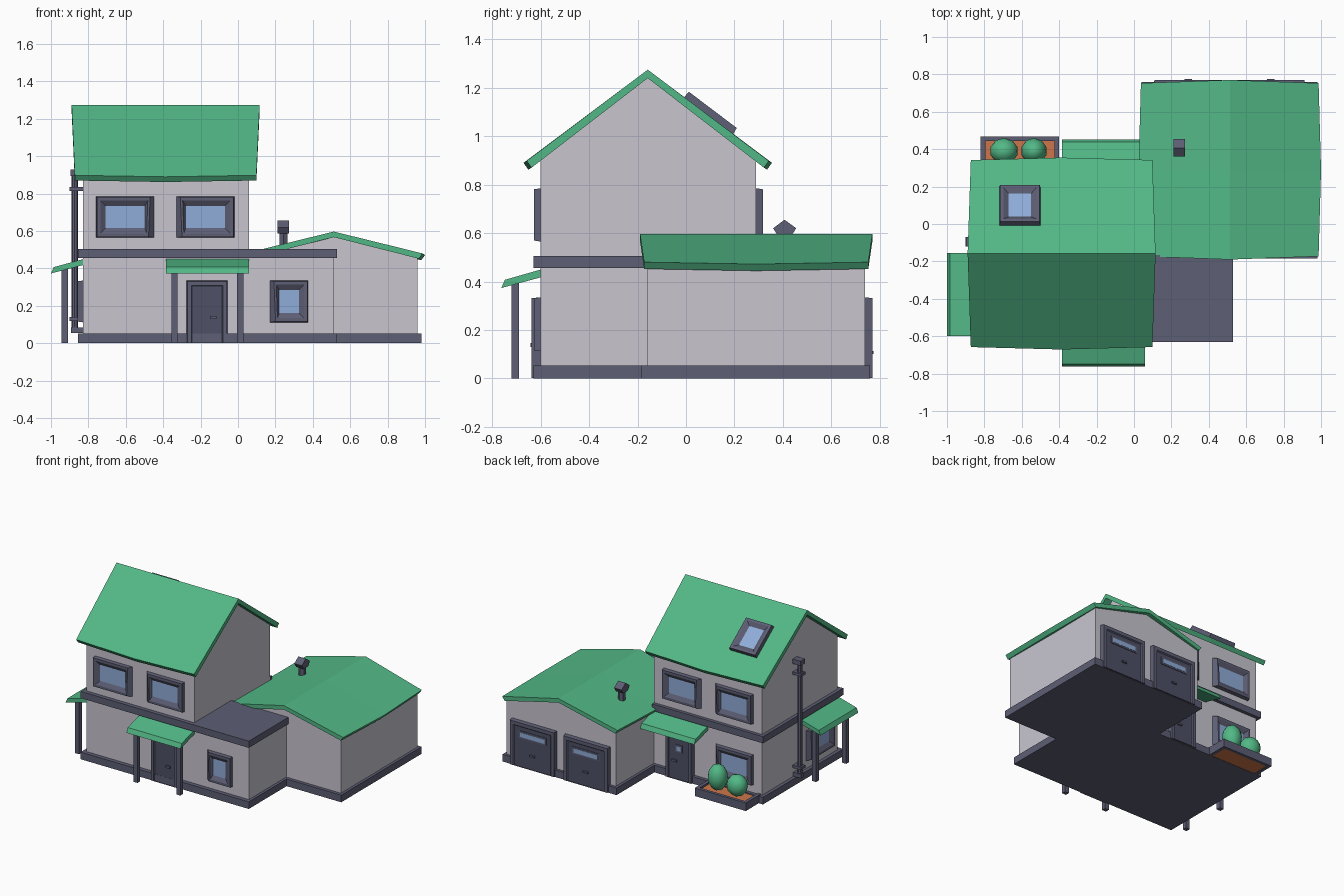
import bpy, bmesh

if "Cube" in bpy.data.objects:
    bpy.data.objects.remove(bpy.data.objects["Cube"], do_unlink=True)


def material(name, srgb):
    linear = [((c / 255 + 0.055) / 1.055) ** 2.4 for c in srgb]
    m = bpy.data.materials.new(name)
    m.use_nodes = True
    m.diffuse_color = (*linear, 1)
    m.node_tree.nodes["Principled BSDF"].inputs["Base Color"].default_value = (*linear, 1)
    return m


WALL = material("pale grey wall", (200, 197, 207))
ROOF = material("green", (82, 184, 134))
TRIM = material("slate trim", (93, 94, 116))
DOOR = material("dark slate", (78, 80, 101))
GLASS = material("blue glass", (143, 172, 216))
SOIL = material("orange soil", (205, 118, 76))


def finish(name, bm, *mats):
    bmesh.ops.recalc_face_normals(bm, faces=bm.faces)
    mesh = bpy.data.meshes.new(name)
    bm.to_mesh(mesh)
    bm.free()
    for m in mats:
        mesh.materials.append(m)
    obj = bpy.data.objects.new(name, mesh)
    bpy.context.collection.objects.link(obj)
    return obj


def loft(name, rings, *mats):
    """Skin a list of equal rings and cap both ends; a second material colours the last cap."""
    bm = bmesh.new()
    rows = [[bm.verts.new(p) for p in ring] for ring in rings]
    n = len(rows[0])
    for a, b in zip(rows, rows[1:]):
        for i in range(n):
            j = (i + 1) % n
            bm.faces.new((a[i], a[j], b[j], b[i]))
    bm.faces.new(rows[0])
    cap = bm.faces.new(rows[-1])
    cap.material_index = len(mats) - 1
    return finish(name, bm, *mats)


def box(name, x0, x1, y0, y1, z0, z1, mat):
    base = [(x0, y0), (x1, y0), (x1, y1), (x0, y1)]
    return loft(name, [[(x, y, z) for x, y in base] for z in (z0, z1)], mat)


def slab(name, outline, z0, z1, mat):
    return loft(name, [[(x, y, z) for x, y in outline] for z in (z0, z1)], mat)


def gable_roof(name, mid, length, centre, half, ridge, eave, thick, place):
    """Chevron roof with a slightly longer ridge and bowed eaves."""
    rings = []
    for s in (-1, 0, 1):
        end = abs(s)
        ur, ue = mid + s * length / 2, mid + s * (length / 2 - 0.017)
        h = half - 0.013 * end
        e = eave + 0.008 * end
        profile = [(ue, -h, e), (ur, 0, ridge), (ue, h, e),
                   (ue, h - 0.02, e - 0.028), (ur, 0, ridge - thick), (ue, 0.02 - h, e - 0.028)]
        rings.append([place(u, centre + v, z) for u, v, z in profile])
    return loft(name, rings, ROOF)


def frame(name, place, u, w, v0, v1, cap, skew=0, inset=0.05, rim=0.022,
          depth=0.027, recess=0.01, sill=True):
    """Framed opening: tapered surround, rim, sloped reveal and coloured pane."""
    def ring(i, d, lean):
        left, right = u - w / 2 + i, u + w / 2 - i
        top, low = [left, right], [left, right]
        if skew > 0:
            top[1] -= lean * 0.8
            low[1] -= lean * 1.2
        elif skew < 0:
            top[0] += lean * 0.8
            low[0] += lean * 1.2
        bottom = v0 + i if sill else v0
        return [place(x, d, z) for x, z in
                ((low[0], bottom), (low[1], bottom), (top[1], v1 - i), (top[0], v1 - i))]
    lean = 0.022 if skew else 0
    return loft(name, [ring(0, 0, 0), ring(0.004, depth, lean), ring(rim, depth, lean * 0.7),
                       ring(inset, recess, 0)], TRIM, cap)


# Wall directions: u along the wall, d outward, v up
front = lambda u, d, v: (u, -0.60 - d, v)
back = lambda u, d, v: (u, 0.29 + d, v)
garage_back = lambda u, d, v: (u, 0.74 + d, v)
side = lambda u, d, v: (-0.83 - d, u, v)
slope = lambda u, d, t: (u, -0.01 + 0.798 * t + 0.603 * d, 1.16 - 0.603 * t + 0.798 * d)


def plate(name, place, u, w, v0, v1, d0, d1, mat):
    corners = [(u - w / 2, v0), (u + w / 2, v0), (u + w / 2, v1), (u - w / 2, v1)]
    return loft(name, [[place(x, d, v) for x, v in corners] for d in (d0, d1)], mat)


# Walls
box("ground_floor_walls", -0.83, 0.51, -0.60, 0.29, 0.02, 0.47, WALL)
upper = [(-0.60, 0.48), (0.29, 0.48), (0.29, 0.91), (-0.155, 1.25), (-0.60, 0.91)]
loft("upper_floor_walls", [[(x, y, z) for y, z in upper] for x in (-0.83, 0.06)], WALL)
gable = [(0.06, 0.02), (0.96, 0.02), (0.96, 0.465), (0.51, 0.575), (0.06, 0.465)]
loft("garage_walls", [[(x, y, z) for x, z in gable] for y in (-0.16, 0.74)], WALL)

# Plinth and floor band
slab("plinth", [(-0.855, -0.63), (0.53, -0.63), (0.53, -0.185), (0.98, -0.185), (0.98, 0.76),
                (0.04, 0.76), (0.04, 0.315), (-0.855, 0.315)], 0, 0.053, TRIM)
slab("floor_band", [(-0.855, -0.63), (0.53, -0.63), (0.53, -0.165), (0.06, -0.165),
                    (0.06, 0.315), (-0.855, 0.315)], 0.455, 0.505, TRIM)

# Roofs
gable_roof("main_roof", -0.387, 1.005, -0.158, 0.513, 1.275, 0.89, 0.035,
           lambda u, v, z: (u, v, z))
gable_roof("garage_roof", 0.29, 0.96, 0.512, 0.488, 0.597, 0.472, 0.03,
           lambda u, v, z: (v, u, z))


def awning(name, place, u0, u1, reach):
    profile = [(-0.01, 0.452), (reach - 0.015, 0.407), (reach, 0.373), (-0.01, 0.42)]
    loft(name, [[place(u, d, z) for d, z in profile] for u in (u0, u1)], ROOF)


# Awnings and their posts
awning("front_awning", front, -0.385, 0.06, 0.163)
awning("back_awning", back, -0.385, 0.06, 0.163)
awning("side_awning", side, -0.60, -0.155, 0.17)
for label, u in (("right", -0.34), ("left", 0.012)):
    plate("front_post_" + label, front, u, 0.033, 0, 0.4, 0.09, 0.12, TRIM)
for label, u in (("front", -0.555), ("back", -0.2)):
    plate("side_post_" + label, side, u, 0.033, 0, 0.4, 0.08, 0.113, TRIM)

# Windows
for label, place in (("front", front), ("back", back)):
    for hand, u, skew in (("right", -0.603, 1), ("left", -0.175, -1)):
        frame(f"{label}_upper_window_{hand}", place, u, 0.31, 0.565, 0.785, GLASS, skew)
frame("front_lower_window", front, 0.273, 0.205, 0.112, 0.335, GLASS, -1)
frame("back_lower_window", back, -0.605, 0.31, 0.112, 0.335, GLASS, 1)
frame("side_window", side, -0.38, 0.31, 0.112, 0.335, GLASS, 1)
frame("skylight", slope, -0.61, 0.22, 0, 0.255, GLASS, depth=0.032, recess=0.015)

# House doors
for label, place in (("front", front), ("back", back)):
    frame(label + "_door", place, -0.165, 0.22, 0.002, 0.335, DOOR, inset=0.03,
          rim=0.026, depth=0.038, recess=0.029, sill=False)
    plate(label + "_door_handle", place, -0.132, 0.036, 0.13, 0.145, 0.029, 0.042, TRIM)
plate("back_door_pane_rim", back, -0.165, 0.055, 0.205, 0.26, 0.029, 0.033, TRIM)
plate("back_door_pane", back, -0.165, 0.035, 0.215, 0.25, 0.033, 0.035, GLASS)

# Garage doors
for label, u in (("left", 0.73), ("right", 0.29)):
    frame("garage_door_" + label, garage_back, u, 0.37, 0.002, 0.335, DOOR, inset=0.036,
          rim=0.03, depth=0.03, recess=0.022, sill=False)
    plate("garage_pane_rim_" + label, garage_back, u, 0.225, 0.215, 0.27, 0.022, 0.026, TRIM)
    plate("garage_pane_" + label, garage_back, u, 0.2, 0.226, 0.259, 0.026, 0.028, GLASS)
    plate("garage_handle_" + label, garage_back, u, 0.04, 0.1, 0.112, 0.022, 0.034, TRIM)


def cylinder(name, x, y, z0, z1, r0, r1, sides, mat):
    bm = bmesh.new()
    bmesh.ops.create_cone(bm, cap_ends=True, segments=sides, radius1=r0, radius2=r1, depth=z1 - z0)
    obj = finish(name, bm, mat)
    obj.location = (x, y, (z0 + z1) / 2)
    return obj


# Drainpipe on the side wall
cylinder("drainpipe", -0.873, -0.095, 0.06, 0.91, 0.017, 0.017, 8, TRIM)
box("drainpipe_hopper", -0.895, -0.83, -0.12, -0.07, 0.895, 0.93, TRIM)
box("drainpipe_spout", -0.893, -0.83, -0.115, -0.075, 0.055, 0.085, TRIM)
for i, z in enumerate((0.12, 0.815)):
    box(f"drainpipe_bracket_{i + 1}", -0.9, -0.83, -0.12, -0.07, z, z + 0.02, TRIM)

# Roof vent
cylinder("vent_pipe", 0.243, 0.41, 0.5, 0.6, 0.026, 0.024, 6, TRIM)
cap = [(0.38, 0.588), (0.435, 0.588), (0.455, 0.62), (0.407, 0.655), (0.36, 0.62)]
loft("vent_cap", [[(x, y, z) for y, z in cap] for x in (0.212, 0.274)], TRIM)

# Planter with bushes
for x in (-0.82, -0.425):
    box("planter_end", x, x + 0.025, 0.29, 0.468, 0, 0.06, TRIM)
box("planter_front", -0.82, -0.4, 0.445, 0.468, 0, 0.06, TRIM)
box("planter_soil", -0.81, -0.41, 0.29, 0.455, 0.002, 0.045, SOIL)
for i, (x, r, h) in enumerate(((-0.695, 0.076, 0.08), (-0.535, 0.07, 0.098))):
    bm = bmesh.new()
    bmesh.ops.create_icosphere(bm, subdivisions=2, radius=1)
    bush = finish(f"bush_{i + 1}", bm, ROOF)
    bush.location = (x, 0.39, 0.05 + h)
    bush.scale = (r, 0.07, h)
    for p in bush.data.polygons:
        p.use_smooth = True
